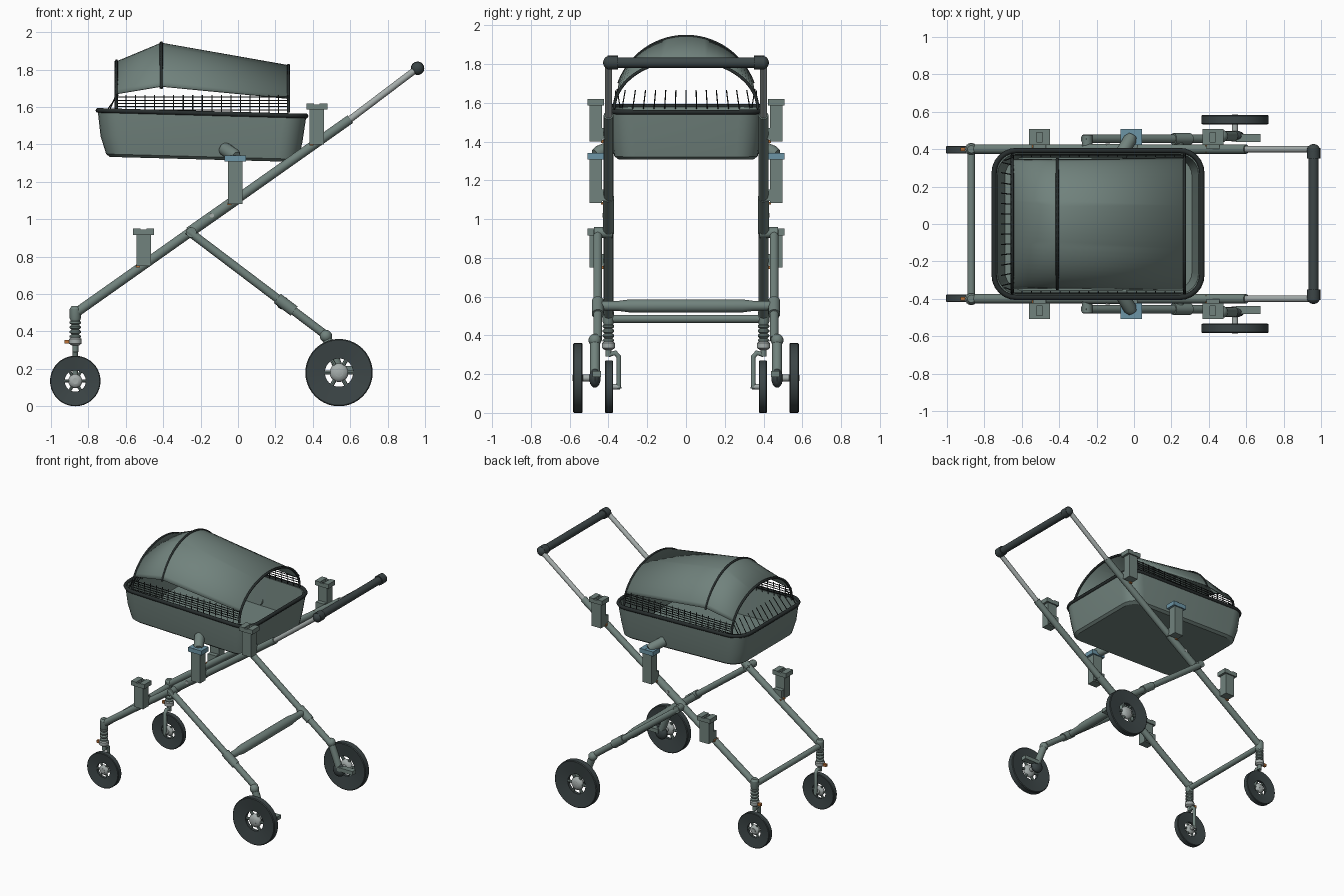
import bpy, bmesh, math
from mathutils import Vector

cube = bpy.data.objects.get("Cube")
if cube:
    bpy.data.objects.remove(cube)


def material(name, rgb):
    m = bpy.data.materials.new(name)
    m.use_nodes = True
    m.diffuse_color = (*rgb, 1)
    m.node_tree.nodes["Principled BSDF"].inputs["Base Color"].default_value = (*rgb, 1)
    return m


BODY = material("grey green", (0.165, 0.225, 0.205))
DARK = material("dark rubber", (0.045, 0.06, 0.062))
BLACK = material("black wire", (0.02, 0.026, 0.026))
LIGHT = material("light metal", (0.38, 0.42, 0.41))
BLUE = material("blue plastic", (0.15, 0.3, 0.38))
ORANGE = material("orange clip", (0.5, 0.17, 0.04))


def finish(name, bm, mat, smooth=True):
    bmesh.ops.recalc_face_normals(bm, faces=bm.faces)
    me = bpy.data.meshes.new(name)
    bm.to_mesh(me)
    bm.free()
    ob = bpy.data.objects.new(name, me)
    bpy.context.collection.objects.link(ob)
    me.materials.append(mat)
    if smooth:
        bpy.ops.object.select_all(action="DESELECT")
        ob.select_set(True)
        bpy.context.view_layer.objects.active = ob
        bpy.ops.object.shade_smooth_by_angle(angle=math.radians(30))
    return ob


def loft(rings, closed=True, loop=False, caps=False):
    """Skin a list of equal point rings."""
    bm = bmesh.new()
    vs = [[bm.verts.new(p) for p in r] for r in rings]
    n = len(vs[0])
    for a, b in zip(vs, vs[1:] + (vs[:1] if loop else [])):
        for i in range(n if closed else n - 1):
            j = (i + 1) % n
            bm.faces.new((a[i], a[j], b[j], b[i]))
    if caps:
        bm.faces.new(vs[0])
        bm.faces.new(vs[-1])
    return bm


def lathe(name, start, end, profile, mat, n=20, loop=False):
    """Spin (distance along the axis, radius) pairs round the line start-end."""
    a = Vector(start)
    d = (Vector(end) - a).normalized()
    u = d.orthogonal().normalized()
    v = d.cross(u)
    turn = [2 * math.pi * i / n for i in range(n)]
    rings = [[a + d * t + (u * math.cos(w) + v * math.sin(w)) * r for w in turn] for t, r in profile]
    return finish(name, loft(rings, loop=loop, caps=not loop), mat)


def tube(name, p, q, r, mat, n=16):
    return lathe(name, p, q, [(0, r), ((Vector(q) - Vector(p)).length, r)], mat, n)


def box(name, centre, size, mat):
    bm = bmesh.new()
    bmesh.ops.create_cube(bm, size=1)
    for v in bm.verts:
        v.co = Vector(a * b + c for a, b, c in zip(v.co, size, centre))
    return finish(name, bm, mat, False)


def ball(name, centre, r, mat, flat=1):
    bm = bmesh.new()
    bmesh.ops.create_uvsphere(bm, u_segments=16, v_segments=10, radius=r)
    for v in bm.verts:
        v.co.y *= flat
        v.co += Vector(centre)
    return finish(name, bm, mat)


def wire(name, paths, r, mat, cyclic=False):
    """Several round wires in one curve object."""
    cu = bpy.data.curves.new(name, "CURVE")
    cu.dimensions = "3D"
    cu.bevel_depth = r
    cu.bevel_resolution = 1
    for pts in paths:
        sp = cu.splines.new("POLY")
        sp.points.add(len(pts) - 1)
        for p, c in zip(sp.points, pts):
            p.co = (*c, 1)
        sp.use_cyclic_u = cyclic
    cu.materials.append(mat)
    ob = bpy.data.objects.new(name, cu)
    bpy.context.collection.objects.link(ob)


def wheel(side, name, x, y, r, half):
    lathe(name + "_tyre", (x, y, r), (x, y + 1, r),
          [(-half, r * 0.97), (-half * 0.8, r), (half * 0.8, r), (half, r * 0.97),
           (half * 0.5, r * 0.42), (-half * 0.5, r * 0.42)], DARK, 40, True)
    for i in range(6):
        w = math.pi * i / 3
        d = Vector((math.cos(w), 0, math.sin(w)))
        c = Vector((x, y, r))
        tube(name + "_spoke", c, c + d * r * 0.45, r * 0.06, BODY, 8)
    ball(name + "_hub", (x, y, r), r * 0.28, LIGHT, 0.55)
    tube(name + "_hub_cap", (x, y, r), (x, y + side * half, r), r * 0.12, LIGHT, 12)


# Basket shell
def basket_ring(x0, x1, hw, z, corner, k=6):
    pts = []
    for i, (sx, sy) in enumerate(((1, 1), (-1, 1), (-1, -1), (1, -1))):
        cx = (x1 - corner) if sx > 0 else (x0 + corner)
        for j in range(k + 1):
            w = math.pi / 2 * (i + j / k)
            x = cx + corner * math.cos(w)
            pts.append((x, sy * (hw - corner) + corner * math.sin(w), z - 0.027 * (x + 0.2)))
    return pts


finish("basket", loft([
    basket_ring(-0.685, 0.305, 0.35, 1.32, 0.1),
    basket_ring(-0.705, 0.325, 0.37, 1.335, 0.11),
    basket_ring(-0.735, 0.345, 0.385, 1.43, 0.12),
    basket_ring(-0.75, 0.365, 0.395, 1.565, 0.12),
    basket_ring(-0.73, 0.345, 0.375, 1.565, 0.11),
    basket_ring(-0.69, 0.31, 0.355, 1.345, 0.1)], caps=True), BODY)
wire("basket_rim", [basket_ring(-0.748, 0.363, 0.393, 1.567, 0.12)], 0.014, BLACK, True)


# Hood and its hoops
def arch(x, top, low, base=1.57, hw=0.37, n=28):
    a0 = math.asin((low - base) / (top - base))
    ws = [a0 + (math.pi - 2 * a0) * i / n for i in range(n + 1)]
    return [(x, hw * math.cos(w), base + (top - base) * math.sin(w)) for w in ws]


hood = finish("hood", loft([arch(-0.65, 1.84, 1.67), arch(-0.41, 1.94, 1.71),
                            arch(0.27, 1.82, 1.645)], closed=False), BODY)
sol = hood.modifiers.new("thickness", "SOLIDIFY")
sol.thickness = 0.008
sol.offset = 0
wire("hood_hoops", [arch(-0.65, 1.845, 1.57), arch(-0.41, 1.943, 1.70), arch(0.27, 1.823, 1.57)], 0.009, BLACK)

# Wire netting between hood and basket
net = []
for s in (1, -1):
    for i in range(5):
        z = 1.585 + 0.017 * i
        net.append([(-0.65, s * 0.368, z), (0.27, s * 0.368, z)])
    for i in range(19):
        x = -0.65 + 0.051 * i
        net.append([(x, s * 0.37, 1.56), (x, s * 0.362, 1.665)])
    net.append([(-0.69, s * 0.34, 1.575), (-0.65, s * 0.355, 1.67)])
for i in range(13):
    y = -0.33 + 0.055 * i
    net.append([(-0.71, y, 1.57), (-0.64, y * 0.95, 1.665)])
wire("netting", net, 0.003, BLACK)

# Parts that repeat on both sides
for s in (1, -1):
    tag = "left_" if s < 0 else "right_"
    y = 0.4 * s
    # Main rail with telescoping upper tube
    tube(tag + "main_rail", (-0.88, y, 0.49), (0.6, y, 1.535), 0.025, BODY)
    tube(tag + "rail_sleeve", (-0.26, y, 0.93), (0.0, y, 1.112), 0.029, BODY)
    tube(tag + "upper_tube", (0.58, y, 1.52), (0.95, y, 1.80), 0.018, LIGHT)
    ball(tag + "handle_joint", (0.96, y * 0.98, 1.807), 0.036, DARK)
    tube(tag + "handle_collar", (0.96, s * 0.35, 1.807), (0.96, s * 0.405, 1.807), 0.036, DARK)

    # Rear leg and pivot
    yl = 0.455 * s
    tube(tag + "rear_leg", (-0.27, yl, 0.94), (0.47, yl, 0.38), 0.023, BODY)
    tube(tag + "leg_sleeve", (0.21, yl, 0.577), (0.3, yl, 0.509), 0.031, BODY)
    tube(tag + "leg_pivot", (-0.25, s * 0.38, 0.93), (-0.25, s * 0.475, 0.93), 0.028, BODY)
    tube(tag + "pivot_pin", (-0.14, s * 0.385, 1.02), (-0.14, s * 0.43, 1.02), 0.012, LIGHT, 10)

    # Rear suspension, brake pedal and wheel
    yr = 0.47 * s
    ball(tag + "knuckle", (0.47, yr, 0.375), 0.033, BODY)
    tube(tag + "swing_arm", (0.47, yr, 0.375), (0.55, yr, 0.17), 0.026, BODY)
    ball(tag + "axle_ball", (0.54, yr, 0.18), 0.05, DARK, 0.6)
    tube(tag + "rear_axle", (0.54, yr, 0.18), (0.54, s * 0.56, 0.18), 0.017, LIGHT)
    box(tag + "brake_pedal", (0.61, s * 0.46, 0.2), (0.13, 0.045, 0.03), BODY)
    wheel(s, tag + "rear_wheel", 0.54, s * 0.558, 0.18, 0.025)

    # Front strut: cap, spring, collar, one-sided fork and wheel
    x = -0.87
    coil = [(0.47, 0.024)]
    for i in range(4):
        z = 0.46 - 0.025 * i
        coil += [(z, 0.02), (z - 0.008, 0.03), (z - 0.017, 0.03)]
    lathe(tag + "strut_cap", (x, y, 0.45), (x, y, 1), [(0, 0.022), (0.02, 0.03), (0.07, 0.03), (0.085, 0.02)], BODY)
    lathe(tag + "spring", (x, y, 0), (x, y, 1), coil, BODY)
    lathe(tag + "strut_collar", (x, y, 0), (x, y, 1),
          [(0.325, 0.02), (0.335, 0.034), (0.36, 0.034), (0.37, 0.02)], LIGHT)
    box(tag + "strut_clip", (x - 0.045, y, 0.345), (0.025, 0.02, 0.02), ORANGE)
    tube(tag + "strut_stem", (x, y, 0.29), (x, y, 0.34), 0.016, BODY)
    wire(tag + "front_fork", [[(x, y, 0.3), (x, s * 0.365, 0.31), (x, s * 0.347, 0.29), (x, s * 0.347, 0.125)]], 0.015, BODY)
    tube(tag + "front_axle", (x, s * 0.34, 0.135), (x, y, 0.135), 0.014, LIGHT)
    wheel(s, tag + "front_wheel", x, s * 0.397, 0.135, 0.021)

    # Sockets on the rail; the middle one carries the basket
    for bx, top, height, cap in ((0.422, 1.62, 0.22, BODY), (-0.015, 1.342, 0.26, BLUE), (-0.505, 0.95, 0.2, BODY)):
        yb = 0.465 * s
        box(tag + "socket_body", (bx, yb, top - height / 2 - 0.015), (0.078, 0.065, height - 0.03), BODY)
        for e in (-1, 1):
            box(tag + "socket_lip", (bx + e * 0.036, yb, top - 0.017), (0.042, 0.085, 0.034), cap)
            box(tag + "socket_rim", (bx, yb + e * 0.034, top - 0.02), (0.04, 0.017, 0.028), cap)
        if cap is BLUE:
            box(tag + "socket_fill", (bx, yb, top - 0.017), (0.11, 0.085, 0.032), cap)
        cx = bx - 0.03
        cz = top - height
        box(tag + "socket_clip", (cx, s * 0.41, cz), (0.022, 0.055, 0.014), ORANGE)
        box(tag + "socket_foot", (bx, s * 0.425, cz + 0.04), (0.07, 0.05, 0.06), BODY)
    lathe(tag + "basket_arm", (-0.07, s * 0.37, 1.375), (-0.01, s * 0.47, 1.335),
          [(0, 0.036), (0.1, 0.036), (0.125, 0.025)], BODY)

# Cross members and handle grip
tube("handle_grip", (0.96, -0.38, 1.807), (0.96, 0.38, 1.807), 0.028, DARK, 20)
tube("front_crossbar", (-0.87, -0.4, 0.485), (-0.87, 0.4, 0.485), 0.021, BODY)
lathe("rear_crossbar", (0.24, -0.45, 0.552), (0.24, 0.45, 0.552),
      [(0, 0.024), (0.1, 0.026), (0.16, 0.034), (0.74, 0.034), (0.8, 0.026), (0.9, 0.024)], BODY)
